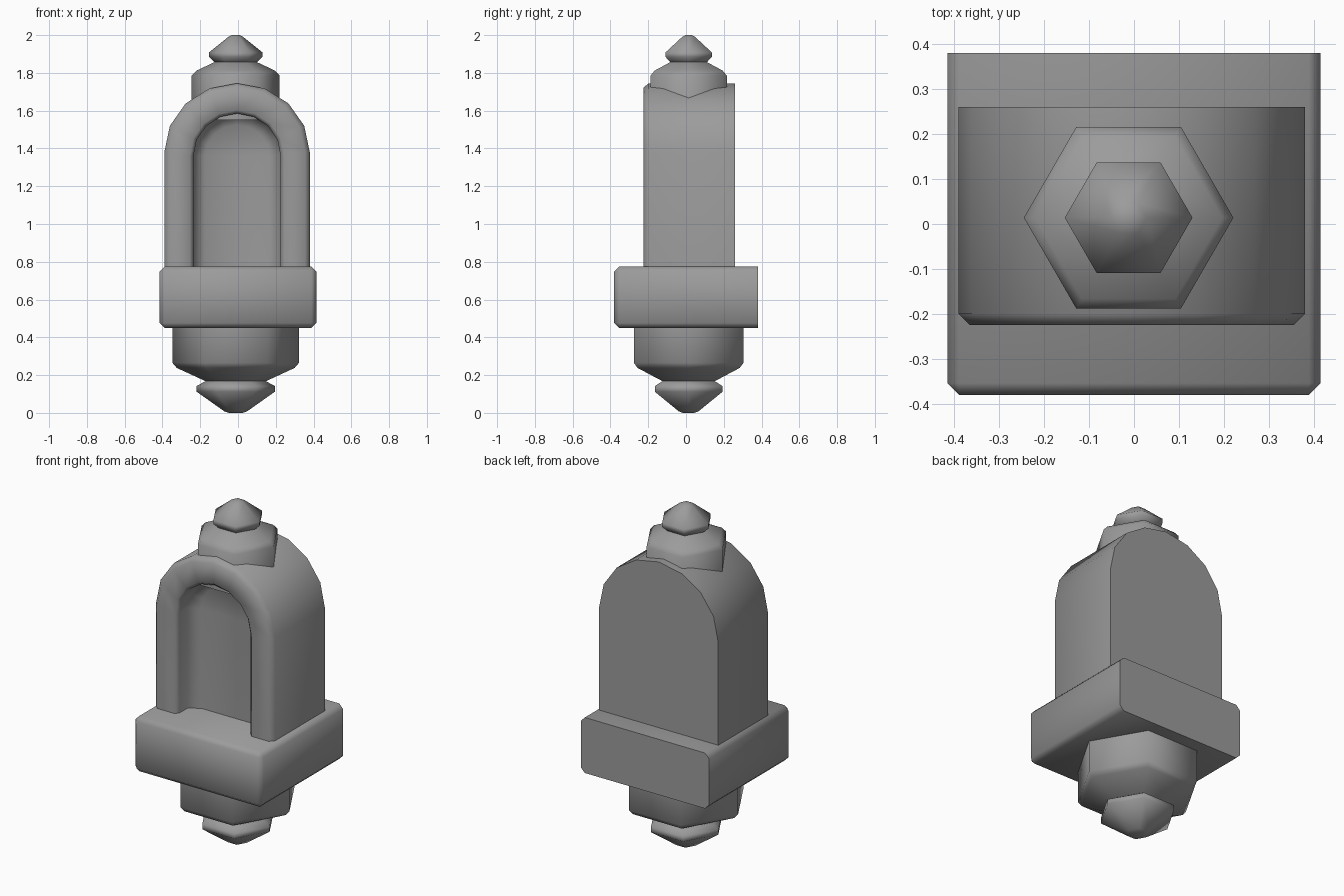
import bpy
import bmesh
from math import cos, sin, pi, radians

cube = bpy.data.objects.get("Cube")
if cube:
    bpy.data.objects.remove(cube, do_unlink=True)

grey = bpy.data.materials.new("Stone grey")
grey.use_nodes = True
COLOUR = (0.33, 0.33, 0.33, 1)
grey.diffuse_color = COLOUR
grey.node_tree.nodes["Principled BSDF"].inputs["Base Color"].default_value = COLOUR


def finish(bm, name):
    """Turn a bmesh into a smooth object that keeps its square edges sharp."""
    bmesh.ops.recalc_face_normals(bm, faces=bm.faces[:])
    mesh = bpy.data.meshes.new(name)
    bm.to_mesh(mesh)
    bm.free()
    mesh.materials.append(grey)
    obj = bpy.data.objects.new(name, mesh)
    bpy.context.collection.objects.link(obj)
    bpy.ops.object.select_all(action='DESELECT')
    obj.select_set(True)
    bpy.context.view_layer.objects.active = obj
    bpy.ops.object.shade_smooth_by_angle(angle=radians(70))


def loft(name, rings, closed):
    """Bridge rings of points, cap both ends and fill any opening left."""
    bm = bmesh.new()
    loops = [[bm.verts.new(p) for p in ring] for ring in rings]
    for a, b in zip(loops, loops[1:]):
        n = len(a)
        for i in range(n if closed else n - 1):
            j = (i + 1) % n
            bm.faces.new((a[i], a[j], b[j], b[i]))
    bm.faces.new(loops[0])
    bm.faces.new(loops[-1])
    if not closed:
        bmesh.ops.holes_fill(bm, edges=[e for e in bm.edges if e.is_boundary], sides=0)
    finish(bm, name)


def hex_turning(name, profile):
    """Six-sided turned part from (radius, height) pairs."""
    loft(name, [[(-0.012 + r * cos(k * pi / 3), 0.014 + r * sin(k * pi / 3), z)
                 for k in range(6)] for r, z in profile], True)


def arch(half_width, spring, rise, y):
    """Round-headed outline, open at the foot, which sits inside the plinth."""
    cx, foot = -0.005, 0.7
    head = [(cx + half_width * cos(k * pi / 8), y, spring + rise * sin(k * pi / 8))
            for k in range(9)]
    return [(cx + half_width, y, foot)] + head + [(cx - half_width, y, foot)]


# Plinth: block chamfered everywhere except round its back face
bm = bmesh.new()
bmesh.ops.create_cube(bm, size=1)
for v in bm.verts:
    v.co.x *= 0.83
    v.co.y *= 0.76
    v.co.z = 0.6125 + v.co.z * 0.325
edges = [e for e in bm.edges if not all(v.co.y > 0 for v in e.verts)]
bmesh.ops.bevel(bm, geom=edges, offset=0.026, segments=1, affect='EDGES')
finish(bm, "plinth")

# Arched body with a chamfered front rim and a sunken niche
loft("arched_niche", [
    arch(0.385, 1.38, 0.365, 0.26),
    arch(0.385, 1.38, 0.365, -0.2),
    arch(0.36, 1.38, 0.34, -0.225),
    arch(0.25, 1.36, 0.242, -0.225),
    arch(0.231, 1.36, 0.225, -0.205),
    arch(0.231, 1.36, 0.225, -0.13),
    arch(0.17, 1.36, 0.165, -0.09),
], False)

# Stepped six-sided finial on the crown
hex_turning("top_finial", [
    (0.233, 1.55), (0.233, 1.785), (0.208, 1.812), (0.112, 1.857),
    (0.142, 1.885), (0.142, 1.908), (0.04, 1.99), (0.02, 2.0)])

# Six-sided pendant under the plinth
hex_turning("bottom_pendant", [
    (0.335, 0.47), (0.335, 0.265), (0.312, 0.238), (0.16, 0.168),
    (0.207, 0.142), (0.207, 0.112), (0.06, 0.008), (0.035, 0.0)])
